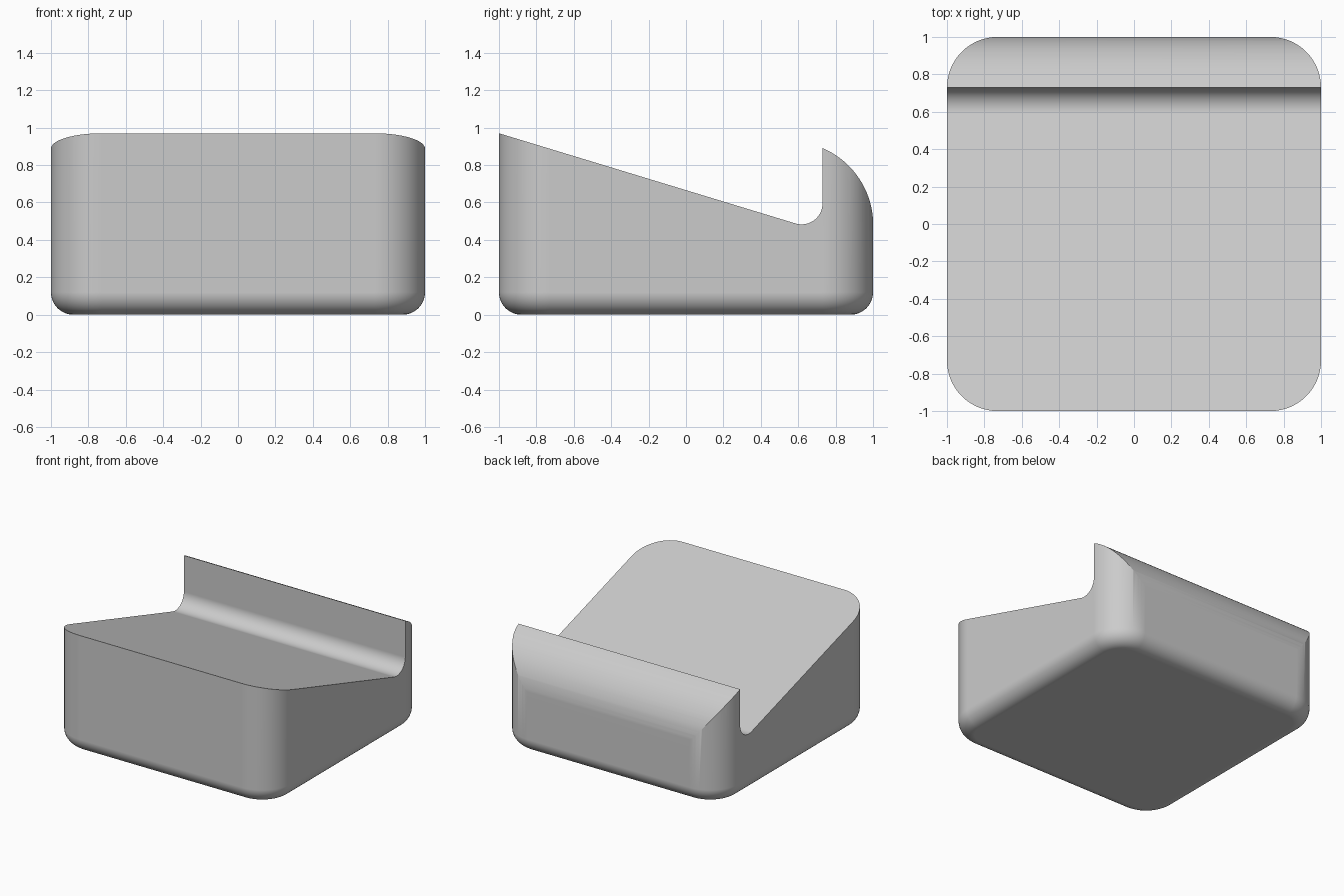
import bpy, bmesh
from math import sin, cos, pi, radians, atan2

if "Cube" in bpy.data.objects:
    bpy.data.objects.remove(bpy.data.objects["Cube"])

CORNER, FILLET = 0.27, 0.12

grey = bpy.data.materials.new("plain grey")
grey.use_nodes = True
colour = (0.6, 0.6, 0.6, 1)
grey.diffuse_color = colour
grey.node_tree.nodes["Principled BSDF"].inputs["Base Color"].default_value = colour


def loft(name, rings):
    """Closed solid skinned through rings of equal point count."""
    bm = bmesh.new()
    loops = [[bm.verts.new(p) for p in ring] for ring in rings]
    n = len(loops[0])
    for a, b in zip(loops, loops[1:]):
        for i in range(n):
            j = (i + 1) % n
            bm.faces.new((a[i], a[j], b[j], b[i]))
    bm.faces.new(loops[0][::-1])
    bm.faces.new(loops[-1])
    bmesh.ops.recalc_face_normals(bm, faces=bm.faces)
    mesh = bpy.data.meshes.new(name)
    bm.to_mesh(mesh)
    bm.free()
    mesh.materials.append(grey)
    obj = bpy.data.objects.new(name, mesh)
    bpy.context.collection.objects.link(obj)
    return obj


def arc(cx, cy, r, start, end, steps):
    return [(cx + r * cos(start + (end - start) * i / steps),
             cy + r * sin(start + (end - start) * i / steps)) for i in range(steps + 1)]


def rounded_square(half, r, z):
    c = half - r
    pts = []
    for k, (sx, sy) in enumerate(((1, 1), (-1, 1), (-1, -1), (1, -1))):
        pts += arc(sx * c, sy * c, r, k * pi / 2, (k + 1) * pi / 2, 16)
    return [(x, y, z) for x, y in pts]


# Block with rounded corners and a rounded bottom edge
rings = []
for i in range(13):
    t = i / 12 * pi / 2
    inset = FILLET * (1 - sin(t))
    rings.append(rounded_square(1 - inset, CORNER - inset, FILLET * (1 - cos(t))))
rings.append(rounded_square(1, CORNER, 1.2))
body = loft("wedge_body", rings)

# Side profile: sloping rest, groove, upright lip and rounded back
slope = 0.304
profile = [(-1.1, -0.1), (-1.1, 0.97 + 0.1 * slope)]
profile += arc(0.618, 0.595, 0.112, -pi / 2 - atan2(slope, 1), 0, 16)
profile += arc(0.554, 0.48, 0.447, atan2(0.41, 0.176), 0, 20)
profile += [(1.001, -0.1)]
cutter = loft("profile_cutter", [[(x, y, z) for y, z in profile] for x in (-1.1, 1.1)])
cutter.hide_render = True

# Keep only the part of the block inside the profile
cut = body.modifiers.new("Profile", 'BOOLEAN')
cut.operation = 'INTERSECT'
cut.solver = 'EXACT'
cut.object = cutter
bpy.ops.object.select_all(action='DESELECT')
body.select_set(True)
bpy.context.view_layer.objects.active = body
bpy.ops.object.modifier_apply(modifier=cut.name)
bpy.data.objects.remove(cutter)

# Smooth curves, crisp cut edges
bpy.ops.object.shade_smooth_by_angle(angle=radians(25))
weighted = body.modifiers.new("Weighted Normals", 'WEIGHTED_NORMAL')
weighted.keep_sharp = True
